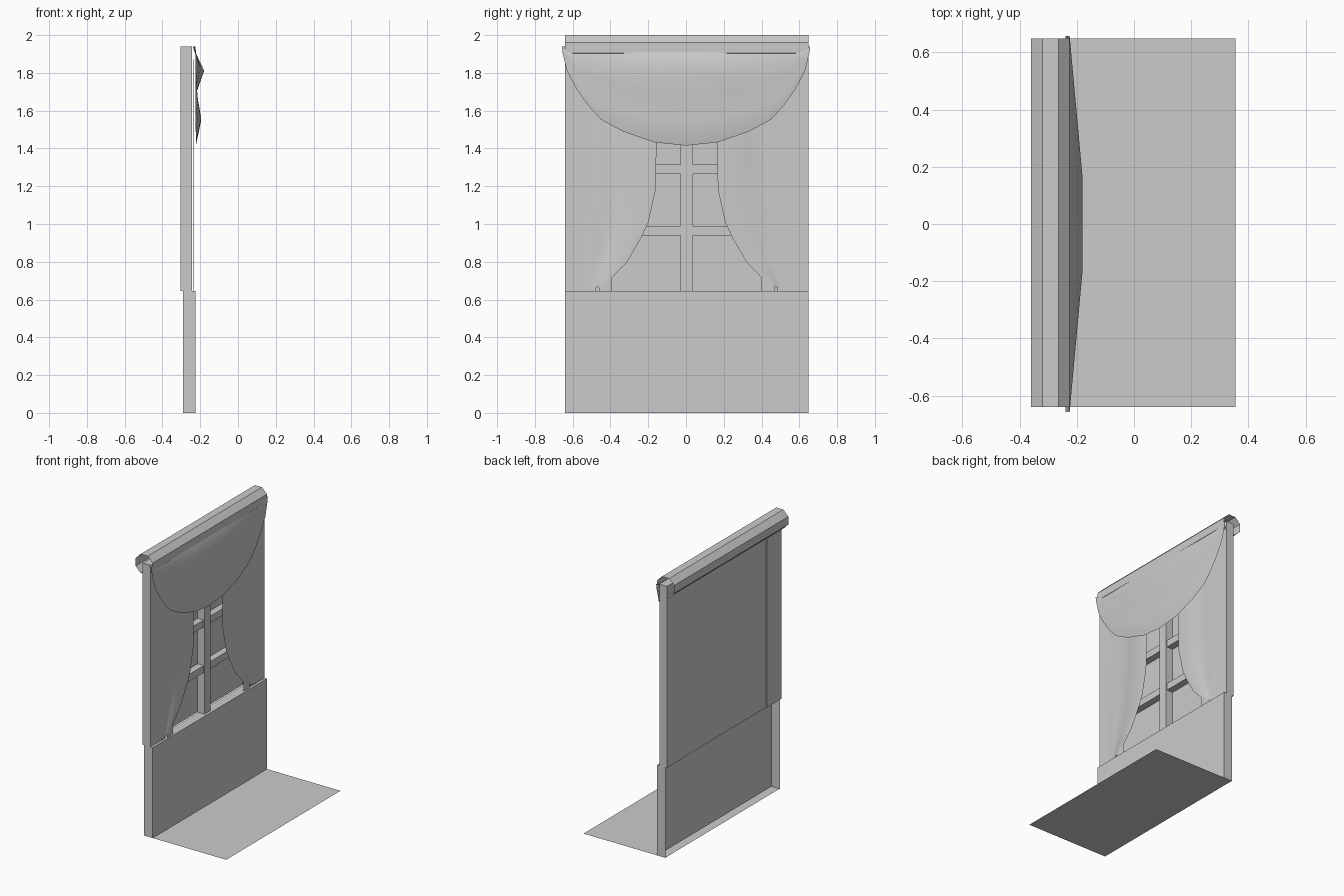
import bpy, math

if "Cube" in bpy.data.objects:
    bpy.data.objects.remove(bpy.data.objects["Cube"])

CY = 0.004          # centre line of the window in y
Y0, Y1 = -0.64, 0.648


def mesh_obj(name, verts, faces, smooth=False):
    me = bpy.data.meshes.new(name)
    me.from_pydata(verts, [], faces)
    me.update()
    ob = bpy.data.objects.new(name, me)
    bpy.context.collection.objects.link(ob)
    if smooth:
        for p in me.polygons:
            p.use_smooth = True
    return ob


def box(name, x0, x1, y0, y1, z0, z1, skip=()):
    v = [(x, y, z) for x in (x0, x1) for y in (y0, y1) for z in (z0, z1)]
    f = {"back": (0, 1, 3, 2), "front": (4, 6, 7, 5), "left": (0, 4, 5, 1),
         "right": (2, 3, 7, 6), "bottom": (0, 2, 6, 4), "top": (1, 5, 7, 3)}
    return mesh_obj(name, v, [q for k, q in f.items() if k not in skip])


def sheet(name, rows, smooth=True):
    n = len(rows[0])
    faces = [(r * n + c, r * n + c + 1, (r + 1) * n + c + 1, (r + 1) * n + c)
             for r in range(len(rows) - 1) for c in range(n - 1)]
    return mesh_obj(name, [p for r in rows for p in r], faces, smooth)


def lerp(x, pts):
    for (a, va), (b, vb) in zip(pts, pts[1:]):
        if x <= b:
            return va + (vb - va) * (x - a) / (b - a)
    return pts[-1][1]


# floor plane and hollow lower wall (open at the back)
sheet("floor", [[(-0.29, Y0, 0), (0.355, Y0, 0)], [(-0.29, Y1, 0), (0.355, Y1, 0)]], False)
box("lower_wall", -0.292, -0.225, Y0, Y1, 0, 0.645, skip=("back", "bottom"))

# window frame: side posts, head, mullion and glazing bars
for s, tag in ((-1, "left"), (1, "right")):
    a, b = sorted((CY + s * 0.48, CY + s * 0.644))
    box("window_post_" + tag, -0.304, -0.243, a, b, 0.645, 1.94)
    a, b = sorted((CY + s * 0.033, CY + s * 0.48))
    for i, z in enumerate((0.94, 1.265)):
        box(f"glazing_bar_{tag}_{i}", -0.298, -0.25, a, b, z, z + 0.05)
    # glass pane, slightly recessed from the back of the posts
    sheet("glass_" + tag, [[(-0.299, a, 0.645), (-0.299, b, 0.645)],
                           [(-0.299, a, 1.94), (-0.299, b, 1.94)]], False)
box("window_mullion", -0.3, -0.243, CY - 0.033, CY + 0.033, 0.645, 1.94)
box("window_head", -0.298, -0.243, CY - 0.48, CY + 0.48, 1.88, 1.94)

# octagonal open-ended blind roll
R = 0.0675 / math.cos(math.pi / 8)
ring = [(-0.2925 + R * math.cos(math.pi / 8 + i * math.pi / 4),
         1.9325 + R * math.sin(math.pi / 8 + i * math.pi / 4)) for i in range(9)]
sheet("blind_roll", [[(x, Y0, z) for x, z in ring[::-1]],
                     [(x, Y1, z) for x, z in ring[::-1]]], False)

# side curtains: inner edge sweeps outward towards the bottom
inner = [(0.63, 0.397), (0.715, 0.397), (0.80, 0.315), (0.93, 0.24), (1.01, 0.203),
         (1.18, 0.165), (1.43, 0.16), (1.87, 0.16)]
hem = [(0, 0.655), (0.25, 0.65), (0.52, 0.67), (0.55, 0.63), (1, 0.63)]
for s, tag in ((-1, "left"), (1, "right")):
    rows = []
    for r, (z, yi) in enumerate(inner):
        yo = lerp(z, [(0.6, 0.542), (1.1, 0.54), (1.63, 0.522), (1.9, 0.515)])
        rows.append([(-0.237 + (0.002 if c % 2 else -0.002), CY + s * (yo + (yi - yo) * u),
                      zb if r == 0 else z) for c, (u, zb) in enumerate(hem)])
    sheet("curtain_" + tag, rows)

# draped swag with two horizontal folds, flattening towards its ends
outline = [(0, 0.525), (0.165, 0.508), (0.33, 0.452), (0.45, 0.387), (0.52, 0.31),
           (0.58, 0.225), (0.63, 0.13), (0.652, 0.04), (0.657, 0.005)]
cols = [(-y, d) for y, d in outline[:0:-1]] + outline
folds = [(0, -0.24, 0), (0.25, -0.225, 0.045), (0.48, -0.225, 0.002),
         (0.745, -0.225, 0.03), (1, -0.225, 0.002)]
sheet("swag", [[(x + amp * min(1, (0.657 - abs(y)) / 0.492), y, 1.94 - t * d)
                for y, d in cols] for t, x, amp in folds])
